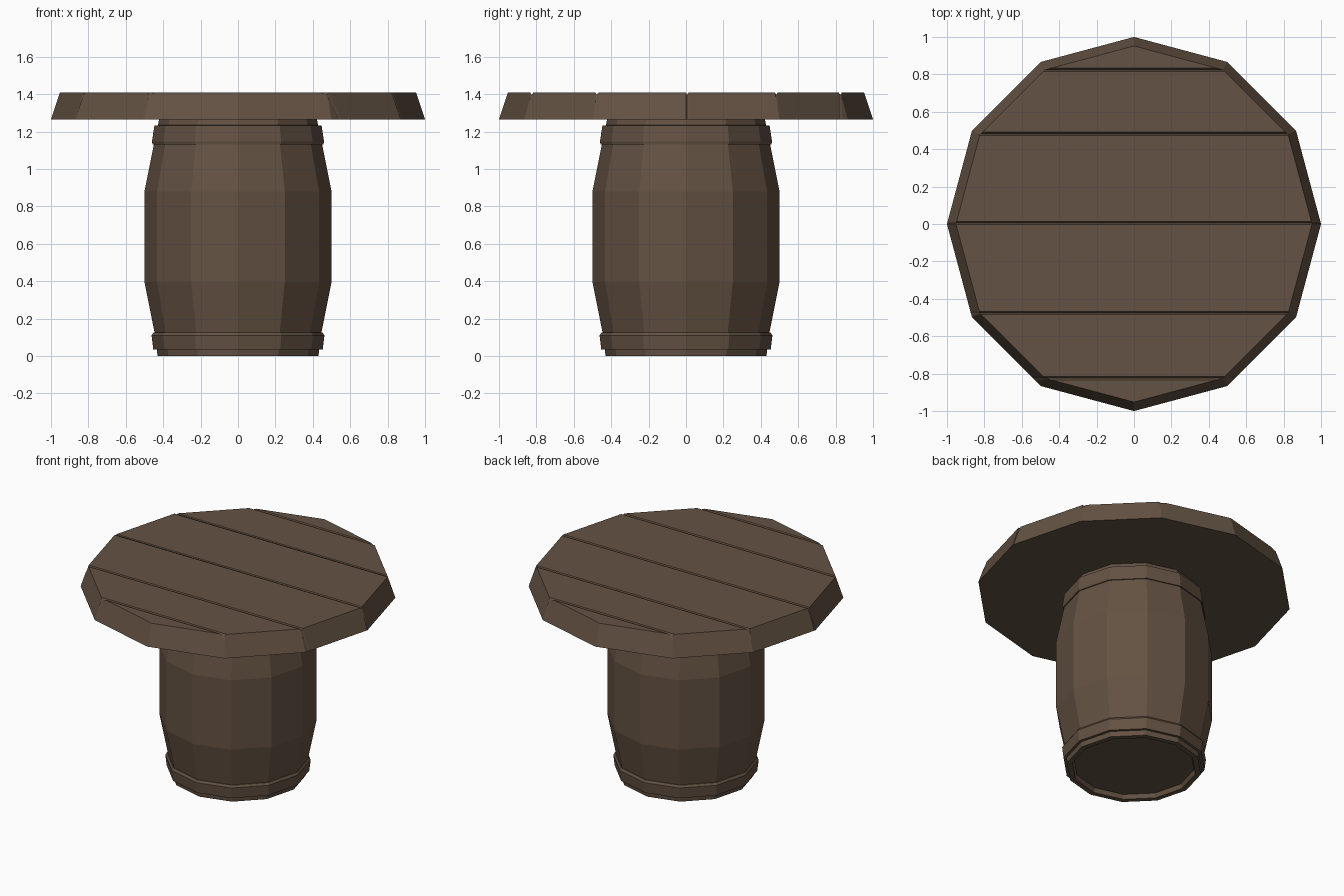
import bpy, bmesh, math
from mathutils import Vector

if "Cube" in bpy.data.objects:
    bpy.data.objects.remove(bpy.data.objects["Cube"])

SIDES = 12
wood = bpy.data.materials.new("dark brown wood")
wood.diffuse_color = (0.127, 0.084, 0.056, 1)
wood.use_nodes = True
wood.node_tree.nodes["Principled BSDF"].inputs["Base Color"].default_value = wood.diffuse_color


def finish(bm, name):
    bmesh.ops.recalc_face_normals(bm, faces=bm.faces[:])
    me = bpy.data.meshes.new(name)
    bm.to_mesh(me)
    bm.free()
    me.materials.append(wood)
    ob = bpy.data.objects.new(name, me)
    bpy.context.collection.objects.link(ob)
    return ob


def lathe(profile, closed=False):
    """Revolve (radius, z) points into a 12-sided solid or ring."""
    bm = bmesh.new()
    rings = []
    for r, z in profile:
        rings.append([bm.verts.new((r * math.cos(2 * math.pi * i / SIDES),
                                    r * math.sin(2 * math.pi * i / SIDES), z))
                      for i in range(SIDES)])
    pairs = list(zip(rings, rings[1:]))
    if closed:
        pairs.append((rings[-1], rings[0]))
    else:
        bm.faces.new(rings[0])
        bm.faces.new(rings[-1])
    for a, b in pairs:
        for i in range(SIDES):
            j = (i + 1) % SIDES
            bm.faces.new((a[i], a[j], b[j], b[i]))
    return bm


# Barrel body with recessed bottom
finish(lathe([(0.385, 0.03), (0.395, 0.0), (0.43, 0.0), (0.445, 0.12),
              (0.5, 0.395), (0.5, 0.88), (0.45, 1.13), (0.42, 1.275)]), "barrel")

# Two hoops, wider toward the belly of the barrel
hoop = [(0.41, 0.035), (0.453, 0.035), (0.462, 0.11), (0.452, 0.125), (0.41, 0.125)]
finish(lathe(hoop, True), "lower_hoop")
finish(lathe([(0.41, 1.132), (0.457, 1.132), (0.46, 1.147), (0.447, 1.232), (0.41, 1.236)],
             True), "upper_hoop")

# Table top: tapered disc with V grooves between planks
Z0, Z1 = 1.265, 1.41
bm = lathe([(1.0, Z0), (0.952, Z1)])
bmesh.ops.recalc_face_normals(bm, faces=bm.faces[:])
W, DEPTH = 0.009, 0.014
grooves = [-0.8245, -0.476, 0.005, 0.482, 0.8245]
for g in grooves:
    for off in (-W, 0, W):
        bmesh.ops.bisect_plane(bm, geom=bm.verts[:] + bm.edges[:] + bm.faces[:], dist=1e-4,
                               plane_co=Vector((0, g + off, 0)), plane_no=Vector((0, 1, 0)))
for v in bm.verts:
    if v.co.z > Z1 - 0.001 and any(abs(v.co.y - g) < 2e-4 for g in grooves):
        v.co.z -= DEPTH
finish(bm, "table_top")
